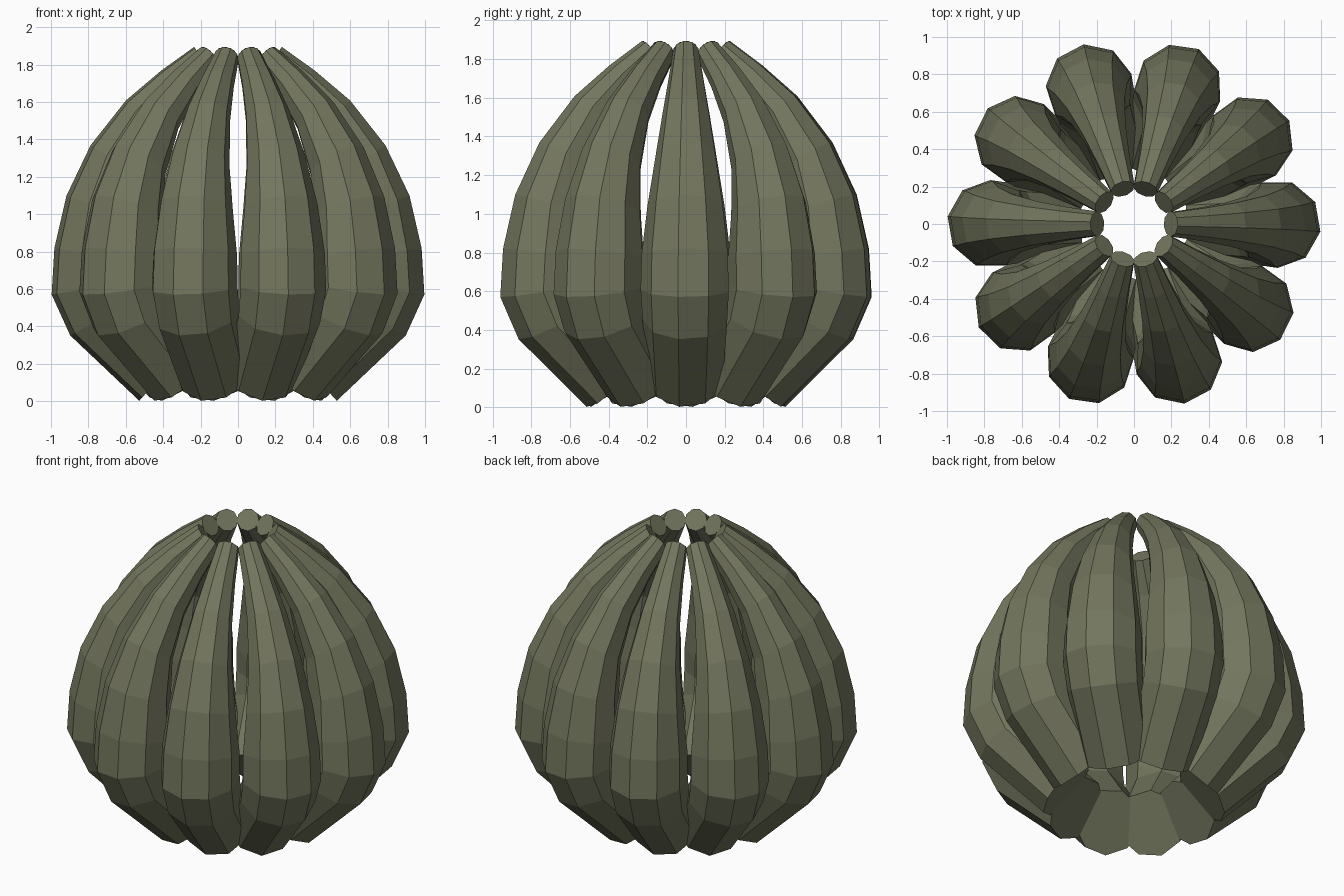
import bpy, bmesh, math
from mathutils import Vector, Matrix

if "Cube" in bpy.data.objects:
    bpy.data.objects.remove(bpy.data.objects["Cube"])

RIBS, SIDES = 10, 9
# outer edge (radius, height), outward normal (radial, up), tube radius
RINGS = [
    (0.53, 0.00, 0.67, -0.74, 0.20),
    (0.90, 0.35, 0.88, -0.47, 0.225),
    (1.00, 0.57, 0.98, -0.16, 0.235),
    (0.985, 0.82, 0.99, 0.15, 0.23),
    (0.92, 1.10, 0.95, 0.32, 0.20),
    (0.79, 1.37, 0.84, 0.54, 0.16),
    (0.60, 1.61, 0.72, 0.69, 0.12),
    (0.41, 1.77, 0.62, 0.78, 0.09),
    (0.235, 1.895, 0.57, 0.82, 0.067),
]

mat = bpy.data.materials.new("olive_green")
mat.diffuse_color = (0.17, 0.18, 0.11, 1)
mat.use_nodes = True
mat.node_tree.nodes["Principled BSDF"].inputs["Base Color"].default_value = mat.diffuse_color


def rib_mesh():
    """One tapering curved tube with closed ends, lying in the xz plane."""
    bm = bmesh.new()
    loops = []
    for r, z, nx, nz, rad in RINGS:
        n = Vector((nx, 0, nz)).normalized()
        side = Vector((0, 1, 0))
        centre = Vector((r, 0, z)) - n * rad
        loop = []
        for i in range(SIDES):
            a = 2 * math.pi * i / SIDES - math.radians(10)
            loop.append(bm.verts.new(centre + rad * (n * math.cos(a) + side * math.sin(a))))
        loops.append(loop)
    for a, b in zip(loops, loops[1:]):
        for i in range(SIDES):
            j = (i + 1) % SIDES
            bm.faces.new((a[i], a[j], b[j], b[i]))
    bm.faces.new(loops[0][::-1])
    bm.faces.new(loops[-1])
    bmesh.ops.recalc_face_normals(bm, faces=bm.faces)
    me = bpy.data.meshes.new("rib")
    bm.to_mesh(me)
    bm.free()
    me.materials.append(mat)
    return me


# ring of identical ribs
mesh = rib_mesh()
for k in range(RIBS):
    ob = bpy.data.objects.new(f"rib_{k + 1}", mesh)
    ob.matrix_world = Matrix.Rotation(2 * math.pi * k / RIBS, 4, 'Z')
    bpy.context.collection.objects.link(ob)
